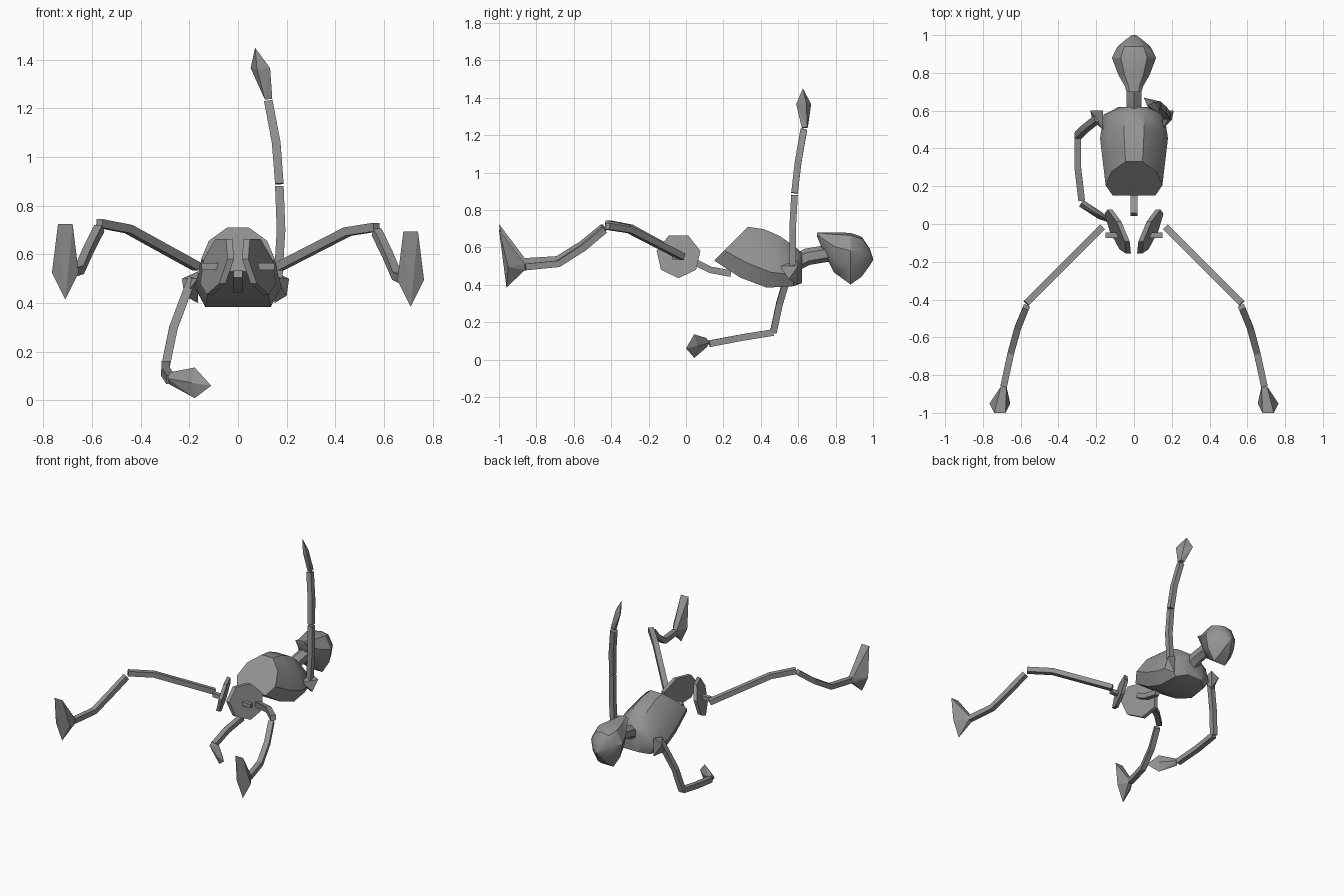
import bpy, bmesh
from math import sin, cos, pi, tau, radians
from mathutils import Vector

cube = bpy.data.objects.get("Cube")
if cube:
    bpy.data.objects.remove(cube)

GREY = (0.29, 0.29, 0.29, 1)
grey = bpy.data.materials.new("plain grey")
grey.use_nodes = True
grey.diffuse_color = GREY
grey.node_tree.nodes["Principled BSDF"].inputs["Base Color"].default_value = GREY


def finish(name, bm, smooth=False):
    """Turn the bmesh into a grey object, smooth only across gentle edges."""
    bmesh.ops.recalc_face_normals(bm, faces=bm.faces)
    mesh = bpy.data.meshes.new(name)
    bm.to_mesh(mesh)
    bm.free()
    mesh.materials.append(grey)
    if smooth:
        mesh.shade_smooth()
        mesh.set_sharp_from_angle(angle=radians(32))
    part = bpy.data.objects.new(name, mesh)
    bpy.context.collection.objects.link(part)


def skin(name, rings, smooth=False):
    """Bridge equal rings of points and close both ends."""
    bm = bmesh.new()
    loops = [[bm.verts.new(point) for point in ring] for ring in rings]
    count = len(loops[0])
    for near, far in zip(loops, loops[1:]):
        for i in range(count):
            j = (i + 1) % count
            bm.faces.new((near[i], near[j], far[j], far[i]))
    bm.faces.new(loops[0])
    bm.faces.new(loops[-1])
    finish(name, bm, smooth)


def body(name, half_section, stations, shape):
    """Loft a mirrored section; shape gives the bottom, top and half width at each station."""
    section = half_section + [(-x, rise) for x, rise in reversed(half_section) if x]
    rings = []
    for t in stations:
        bottom, top, width = shape(t)
        low, high = Vector((0, *bottom)), Vector((0, *top))
        rings.append([low.lerp(high, rise) + Vector((x * width, 0, 0)) for x, rise in section])
    skin(name, rings, smooth=True)


def limb(name, *path, radius=0.025, sides=4, smooth=False):
    """Sweep a regular polygon along a bent path."""
    path = [Vector(point) for point in path]
    whole = (path[-1] - path[0]).normalized()
    up = Vector((0, 1, 0)) if abs(whole.z) > 0.8 else Vector((0, 0, 1))
    angles = [(k + 0.5) * tau / sides for k in range(sides)]
    rings = []
    for i, point in enumerate(path):
        along = path[min(i + 1, len(path) - 1)] - path[max(i - 1, 0)]
        u = along.cross(up).normalized()
        v = u.cross(along).normalized()
        rings.append([point + (u * cos(a) + v * sin(a)) * radius for a in angles])
    skin(name, rings, smooth)


def hull(name, points):
    """Wrap a flat-faced convex solid around the points."""
    bm = bmesh.new()
    for point in points:
        bm.verts.new(point)
    bmesh.ops.convex_hull(bm, input=bm.verts[:])
    loose = [vert for vert in bm.verts if not vert.link_faces]
    bmesh.ops.delete(bm, geom=loose, context='VERTS')
    finish(name, bm)


def hand(name, wrist, tip, across):
    """A faceted spade, widest beyond its middle."""
    wrist, tip, across = Vector(wrist), Vector(tip), Vector(across)
    palm = wrist.lerp(tip, 0.6)
    depth = across.cross(tip - wrist).normalized() * 0.02
    points = [tip]
    for sign in (-1, 1):
        points += [palm + sign * across, palm + sign * depth,
                   wrist + sign * across * 0.4, wrist + sign * depth]
    hull(name, points)


def head_shape(t):
    y = 0.7 + 0.3 * t
    jaw = 0.66 - 0.13 * t - 0.19 * sin(pi * t)
    face = 0.68 - 0.14 * t ** 8
    width = 0.01 + 0.03 * (1 - t) + 0.095 * sin(pi * t ** 1.4)
    return (y, jaw), (y, face), width


def rib_shape(t):
    back = (0.15 + 0.47 * t, 0.53 - 0.15 * sin(2.2 * t))
    front = (0.33 + 0.29 * t, 0.71 - 0.14 * t * t)
    return back, front, 0.15 + 0.05 * t - 0.12 * t ** 12


# Head, neck, ribcage and spine
body("head", [(0.4, 0), (0.85, 0.3), (1, 0.65), (0.6, 0.95), (0, 1)],
     (0, 0.1, 0.3, 0.6, 0.8, 0.94, 1), head_shape)
limb("neck", (0, 0.57, 0.51), (0, 0.65, 0.55), (0, 0.77, 0.57), radius=0.045, sides=6, smooth=True)
body("ribcage", [(0.75, 0), (1, 0.3), (0.8, 0.7), (0.3, 1)], (0, 0.3, 0.6, 0.9, 1), rib_shape)
limb("spine", (0, 0.05, 0.52), (0, 0.13, 0.48), (0, 0.24, 0.46))

for side, s in (("left", 1), ("right", -1)):
    # Shoulder blade, reaching further on the right
    reach = s * (1.05 - s * 0.05)
    blade = [(0.15, 0.6, 0.4), (0.15, 0.5, 0.5), (0.15, 0.6, 0.53), (0.21, 0.6, 0.5), (0.2, 0.55, 0.43)]
    hull(side + "_shoulder", [(reach * x, y, z) for x, y, z in blade])

    # Seven-sided pelvis plate, tilted outward, and its hip peg
    plate = []
    for k in range(7):
        angle = tau * k / 7 - pi / 2
        y, z = 0.12 * cos(angle), 0.12 * sin(angle)
        for thick in (-0.013, 0.013):
            plate.append((s * (0.085 + 0.42 * y - 0.25 * z + thick), y - 0.04, z + 0.555))
    hull(side + "_pelvis_plate", plate)
    limb(side + "_hip_peg", (s * 0.08, -0.06, 0.55), (s * 0.15, -0.06, 0.55), radius=0.02)

    # Leg, with the left one slightly lower
    drop = Vector((0, 0, -0.015 * s))
    hip, knee, ankle = [Vector((s * x, y, z)) for x, y, z in
                        ((0.17, -0.02, 0.55), (0.57, -0.42, 0.72), (0.69, -0.86, 0.51))]
    knee += drop / 2
    ankle += drop
    thigh_bend = hip.lerp(knee, 0.7) + Vector((0, 0, 0.03))
    calf_bend = knee.lerp(ankle, 0.6) + Vector((s * 0.01, 0, -0.07))
    shin_bend = knee.lerp(ankle, 0.3) + Vector((s * 0.01, 0, -0.05))
    limb(side + "_thigh", hip, thigh_bend, knee)
    limb(side + "_shin", knee + Vector((0, -0.02, -0.02)), shin_bend, calf_bend, ankle)

    # Foot: a pointed sole tapering to the ankle
    foot = []
    for half, y, z in ((0.03, -0.14, 0.2), (0.055, -0.09, 0), (0, -0.1, -0.11)):
        foot += [ankle + Vector((s * 0.02 + x, y, z)) for x in (-half, half)]
    foot += [ankle + Vector((x, 0, z)) for x in (-0.015, 0.015) for z in (-0.015, 0.015)]
    hull(side + "_foot", foot)

# Left arm raised, right arm reaching down
limb("left_upper_arm", (0.165, 0.57, 0.5), (0.177, 0.57, 0.7), (0.17, 0.58, 0.88))
limb("left_forearm", (0.17, 0.58, 0.89), (0.157, 0.6, 1.06), (0.125, 0.63, 1.23))
hand("left_hand", (0.125, 0.635, 1.24), (0.07, 0.625, 1.45), (0.04, -0.04, 0))
elbow = Vector((-0.297, 0.467, 0.145))
limb("right_upper_arm", (-0.19, 0.56, 0.5), (-0.265, 0.5, 0.3), elbow)
limb("right_forearm", elbow, (-0.298, 0.3, 0.118), (-0.277, 0.125, 0.085))
hand("right_hand", (-0.28, 0.11, 0.09), (-0.11, 0, 0.06), (0, 0, 0.063))
